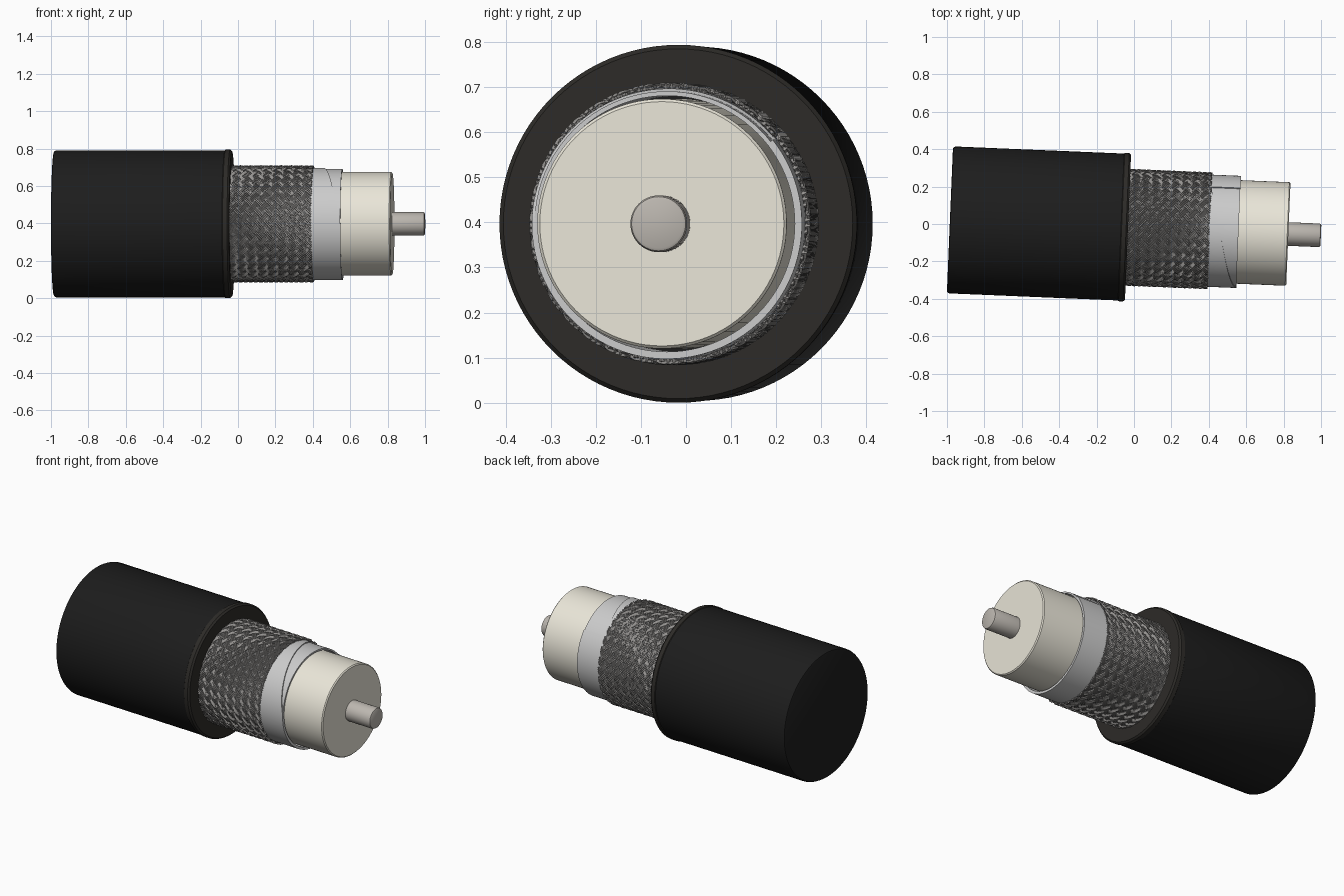
import bpy, bmesh, math
from mathutils import Matrix

if "Cube" in bpy.data.objects:
    bpy.data.objects.remove(bpy.data.objects["Cube"])

# Cable axis: local +X, turned slightly clockwise seen from above
PLACE = Matrix.Translation((0, -0.019, 0.397)) @ Matrix.Rotation(math.radians(-2.4), 4, 'Z')


def material(name, rgb):
    m = bpy.data.materials.new(name)
    m.diffuse_color = (*rgb, 1)
    m.use_nodes = True
    m.node_tree.nodes["Principled BSDF"].inputs["Base Color"].default_value = m.diffuse_color
    return m


BLACK = material("black_rubber", (0.012, 0.012, 0.012))
DARK = material("cut_rubber", (0.026, 0.024, 0.021))
BRAID = material("braid_metal", (0.30, 0.29, 0.28))
SHADOW = material("braid_shadow", (0.11, 0.11, 0.11))
FOIL = material("foil_metal", (0.62, 0.63, 0.62))
CREAM = material("cream_plastic", (0.82, 0.79, 0.69))
CORE = material("core_metal", (0.50, 0.47, 0.43))


def finish(ob, mat, angle=30):
    ob.data.materials.append(mat)
    ob.matrix_world = PLACE
    bpy.ops.object.select_all(action='DESELECT')
    ob.select_set(True)
    bpy.context.view_layer.objects.active = ob
    bpy.ops.object.shade_smooth_by_angle(angle=math.radians(angle))


def lathe(name, profile, mat, closed=False, segs=96):
    """Revolve (x, radius) points round X; closed = tube, else capped solid."""
    bm = bmesh.new()
    rings = [[bm.verts.new((x, r * math.cos(2 * math.pi * k / segs),
                            r * math.sin(2 * math.pi * k / segs)))
              for k in range(segs)] for x, r in profile]
    pairs = list(zip(rings, rings[1:]))
    if closed:
        pairs.append((rings[-1], rings[0]))
    else:
        bm.faces.new(rings[0])
        bm.faces.new(rings[-1])
    for a, b in pairs:
        for k in range(segs):
            n = (k + 1) % segs
            bm.faces.new((a[k], a[n], b[n], b[k]))
    bmesh.ops.recalc_face_normals(bm, faces=bm.faces)
    me = bpy.data.meshes.new(name)
    bm.to_mesh(me)
    bm.free()
    ob = bpy.data.objects.new(name, me)
    bpy.context.collection.objects.link(ob)
    finish(ob, mat)


# Outer jacket with softened back end, and its cut lip
lathe("outer_jacket", [(-0.985, 0.382), (-0.982, 0.388), (-0.972, 0.393), (-0.06, 0.393)], BLACK)
lathe("jacket_lip", [(-0.072, 0.39), (-0.066, 0.397), (-0.042, 0.397), (-0.032, 0.388),
                     (-0.032, 0.305), (-0.072, 0.305)], DARK, closed=True)

# Dielectric and centre conductor
lathe("dielectric", [(-0.05, 0.277), (0.82, 0.277), (0.826, 0.271)], CREAM)
lathe("centre_conductor", [(0.80, 0.063), (0.99, 0.063), (0.997, 0.06), (1.0, 0.054)], CORE, segs=48)

# Foil shield with a raised overlap ending in a spiral edge
lathe("foil_shield", [(-0.04, 0.284), (0.559, 0.284), (0.559, 0.294), (-0.04, 0.294)], FOIL, closed=True)
bm = bmesh.new()
N = 96
rows = []
for k in range(N + 1):
    a = 2 * math.pi * k / N - 0.9          # 0 = top, positive toward the front
    edge = min(0.56, 0.46 + 0.065 * a)
    c, s = -math.sin(a), math.cos(a)
    rows.append([bm.verts.new((x, r * c, r * s))
                 for x, r in ((0.36, 0.292), (0.36, 0.300), (edge, 0.300), (edge, 0.292))])
for a, b in zip(rows, rows[1:]):
    for i in range(3):
        bm.faces.new((a[i], a[i + 1], b[i + 1], b[i]))
bm.faces.new(rows[0])
bm.faces.new(rows[-1])
bmesh.ops.recalc_face_normals(bm, faces=bm.faces)
me = bpy.data.meshes.new("foil_overlap")
bm.to_mesh(me)
bm.free()
ob = bpy.data.objects.new("foil_overlap", me)
bpy.context.collection.objects.link(ob)
finish(ob, FOIL)

# Braid backing and woven wires
lathe("braid_backing", [(-0.04, 0.296), (0.40, 0.296), (0.40, 0.303), (-0.04, 0.303)], SHADOW, closed=True)
STRANDS, TWIST, STEPS = 32, 1.6, 66
X0, X1 = -0.04, 0.403
cu = bpy.data.curves.new("braid_wires", 'CURVE')
cu.dimensions = '3D'
cu.bevel_depth = 0.0045
cu.bevel_resolution = 0
cu.use_fill_caps = True
for sense in (1, -1):
    for i in range(STRANDS):
        for w in (-1, 0, 1):
            sp = cu.splines.new('POLY')
            sp.points.add(STEPS)
            for j, p in enumerate(sp.points):
                t = j / STEPS
                th = 2 * math.pi * i / STRANDS + sense * TWIST * t + w * 0.042
                r = 0.306 + sense * 0.0035 * math.cos(TWIST * t * STRANDS)
                p.co = (X0 + (X1 - X0) * t, r * math.cos(th), r * math.sin(th), 1)
ob = bpy.data.objects.new("braid_wires", cu)
bpy.context.collection.objects.link(ob)
bpy.ops.object.select_all(action='DESELECT')
ob.select_set(True)
bpy.context.view_layer.objects.active = ob
bpy.ops.object.convert(target='MESH')
finish(bpy.context.view_layer.objects.active, BRAID, 60)
